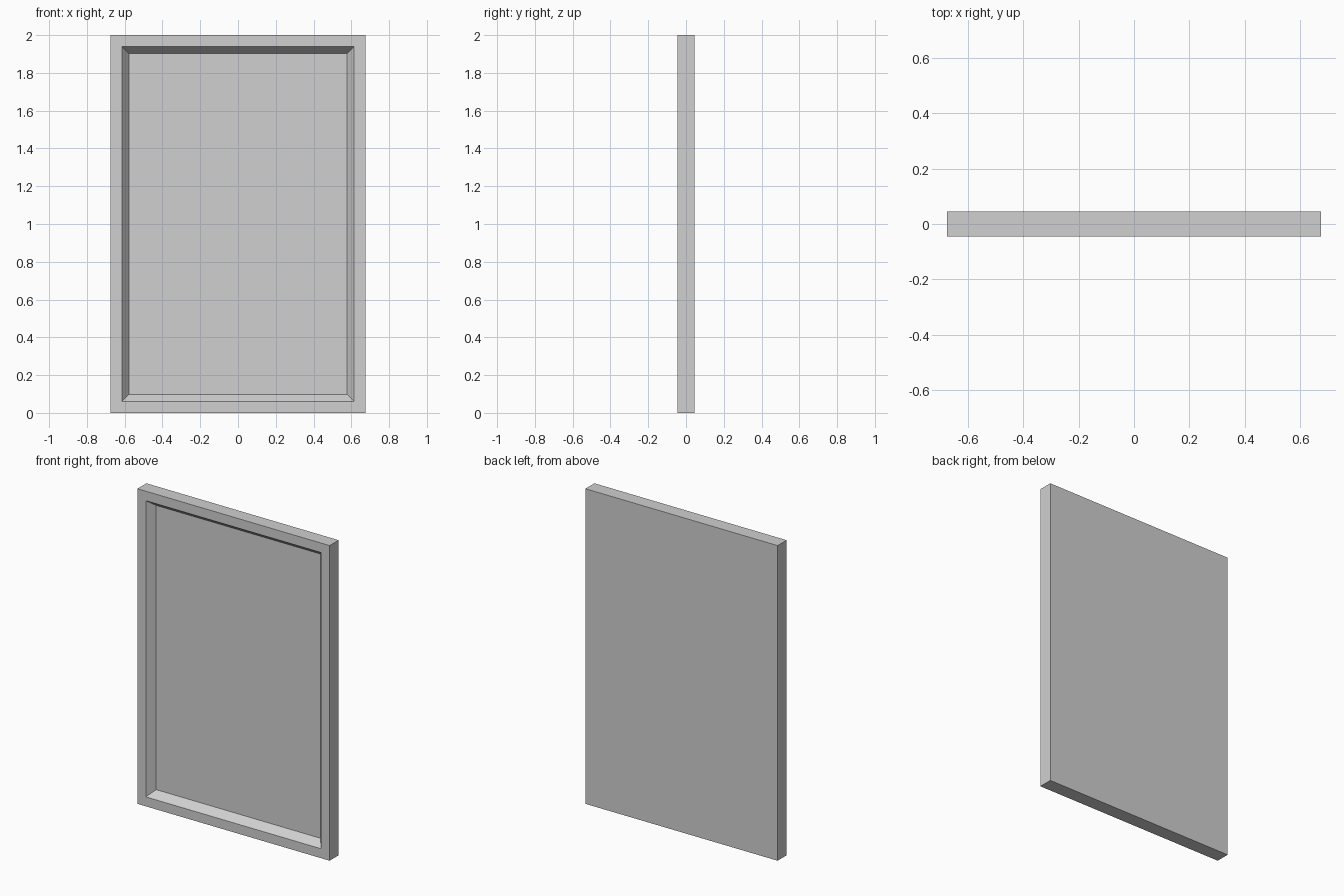
import bpy
import bmesh

cube = bpy.data.objects.get("Cube")
if cube:
    bpy.data.objects.remove(cube, do_unlink=True)

# Overall size, rim width, and slope of the recess walls
WIDTH, THICKNESS, HEIGHT = 1.35, 0.09, 2.0
RIM, SLOPE, DEPTH = 0.06, 0.038, 0.048

grey = bpy.data.materials.new("light_grey")
grey.use_nodes = True
colour = (0.63, 0.63, 0.63, 1)
grey.diffuse_color = colour
grey.node_tree.nodes["Principled BSDF"].inputs["Base Color"].default_value = colour

# Solid slab
bm = bmesh.new()
bmesh.ops.create_cube(bm, size=1)
bmesh.ops.scale(bm, vec=(WIDTH, THICKNESS, HEIGHT), verts=bm.verts)
bmesh.ops.translate(bm, vec=(0, 0, HEIGHT / 2), verts=bm.verts)
bm.normal_update()

# Flat rim, then sloping walls down to the sunken panel
front = min(bm.faces, key=lambda f: f.calc_center_median().y)
bmesh.ops.inset_region(bm, faces=[front], thickness=RIM, use_even_offset=True)
bmesh.ops.inset_region(bm, faces=[front], thickness=SLOPE, use_even_offset=True)
bmesh.ops.translate(bm, vec=(0, DEPTH, 0), verts=front.verts)
bmesh.ops.recalc_face_normals(bm, faces=bm.faces)

mesh = bpy.data.meshes.new("framed_panel")
bm.to_mesh(mesh)
bm.free()
mesh.materials.append(grey)
panel = bpy.data.objects.new("framed_panel", mesh)
bpy.context.collection.objects.link(panel)
